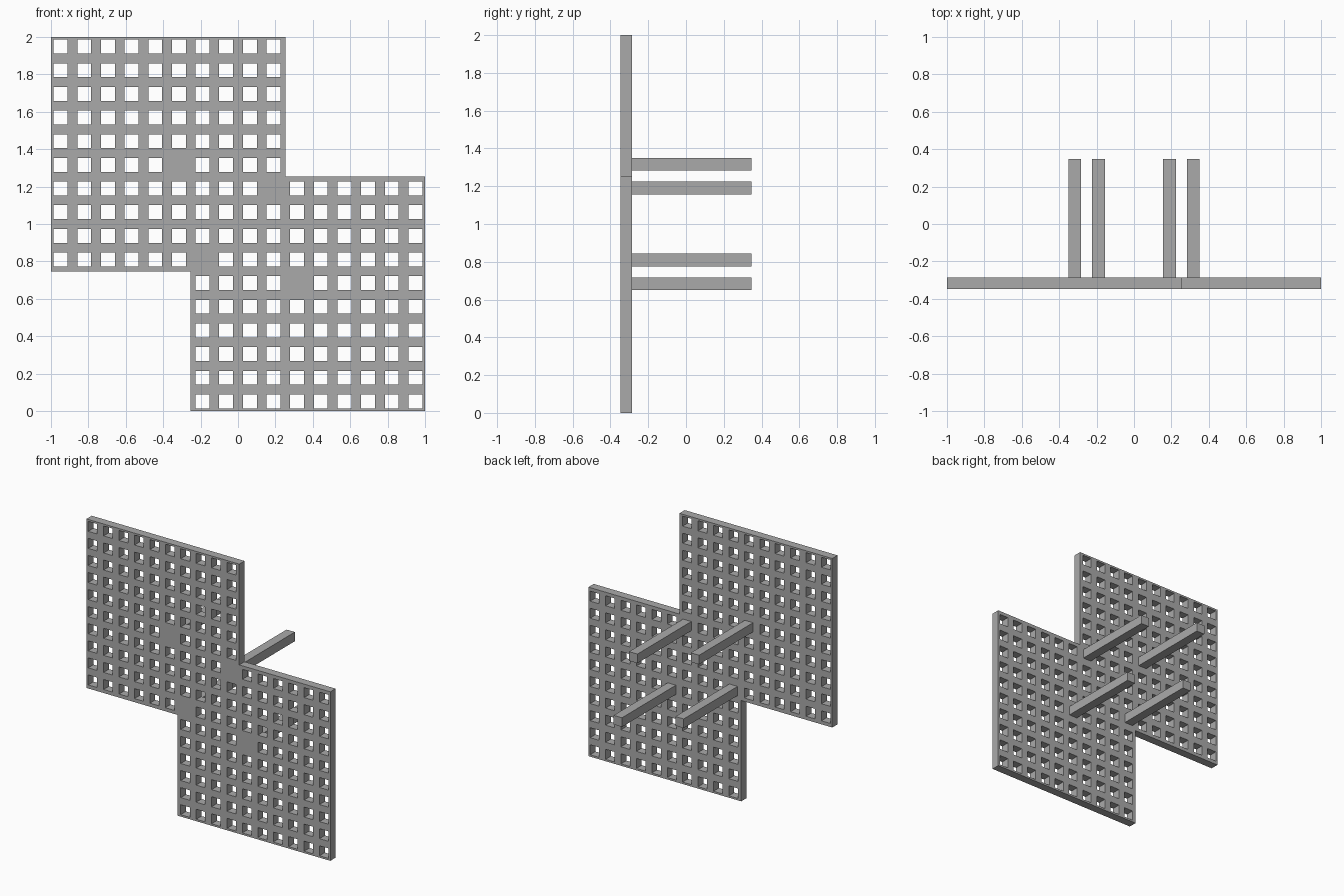
import bpy
import bmesh
from mathutils import Vector

cube = bpy.data.objects.get("Cube")
if cube:
    bpy.data.objects.remove(cube, do_unlink=True)

PITCH = 0.1265          # spacing of the holes
HOLE = 0.074            # hole width
COUNT = 16              # holes across the full width
STEP = 2 * PITCH        # inner edge of each overlapping panel
FRONT, BACK, TIP = -0.347, -0.285, 0.347
POST = 0.068
POST_CELLS = [(5, 10), (9, 9), (6, 6), (10, 5)]   # column, row

grey = bpy.data.materials.new("grey")
grey.use_nodes = True
grey.diffuse_color = (0.4, 0.4, 0.4, 1)
grey.node_tree.nodes["Principled BSDF"].inputs["Base Color"].default_value = (0.4, 0.4, 0.4, 1)


def finish(bm, name):
    bmesh.ops.recalc_face_normals(bm, faces=bm.faces)
    mesh = bpy.data.meshes.new(name)
    bm.to_mesh(mesh)
    bm.free()
    mesh.materials.append(grey)
    obj = bpy.data.objects.new(name, mesh)
    bpy.context.collection.objects.link(obj)


def centre(i):
    return (i - (COUNT - 1) / 2) * PITCH


def hole_index(v):
    """Index of the hole strip containing v, or None between strips."""
    i = round(v / PITCH + (COUNT - 1) / 2)
    return i if abs(v - centre(i)) < HOLE / 2 else None


def solid(x, z):
    upper = x < STEP and z > -STEP
    lower = x > -STEP and z < STEP
    cell = (hole_index(x), hole_index(z))
    return (upper or lower) and (None in cell or cell in POST_CELLS)


# Perforated plate: two overlapping square panels in one sheet
cuts = [-1, -STEP, STEP, 1]
for i in range(COUNT):
    cuts += [centre(i) - HOLE / 2, centre(i) + HOLE / 2]
cuts.sort()
spans = list(zip(cuts, cuts[1:]))
bm = bmesh.new()
for x0, x1 in spans:
    for z0, z1 in spans:
        if solid((x0 + x1) / 2, (z0 + z1) / 2):
            corners = [(x0, z0), (x1, z0), (x1, z1), (x0, z1)]
            bm.faces.new([bm.verts.new((x, FRONT, z + 1)) for x, z in corners])
bmesh.ops.remove_doubles(bm, verts=bm.verts, dist=0.0001)
sheet = bmesh.ops.extrude_face_region(bm, geom=bm.faces[:], use_keep_orig=True)
moved = [g for g in sheet["geom"] if isinstance(g, bmesh.types.BMVert)]
bmesh.ops.translate(bm, verts=moved, vec=(0, BACK - FRONT, 0))
finish(bm, "perforated_plate")

# Square posts plugged into four of the holes
for n, (col, row) in enumerate(POST_CELLS, 1):
    bm = bmesh.new()
    bmesh.ops.create_cube(bm, size=1)
    bmesh.ops.scale(bm, verts=bm.verts, vec=(POST, TIP - BACK, POST))
    bmesh.ops.translate(bm, verts=bm.verts,
                        vec=Vector((centre(col), (TIP + BACK) / 2, centre(row) + 1)))
    finish(bm, f"post_{n}")
